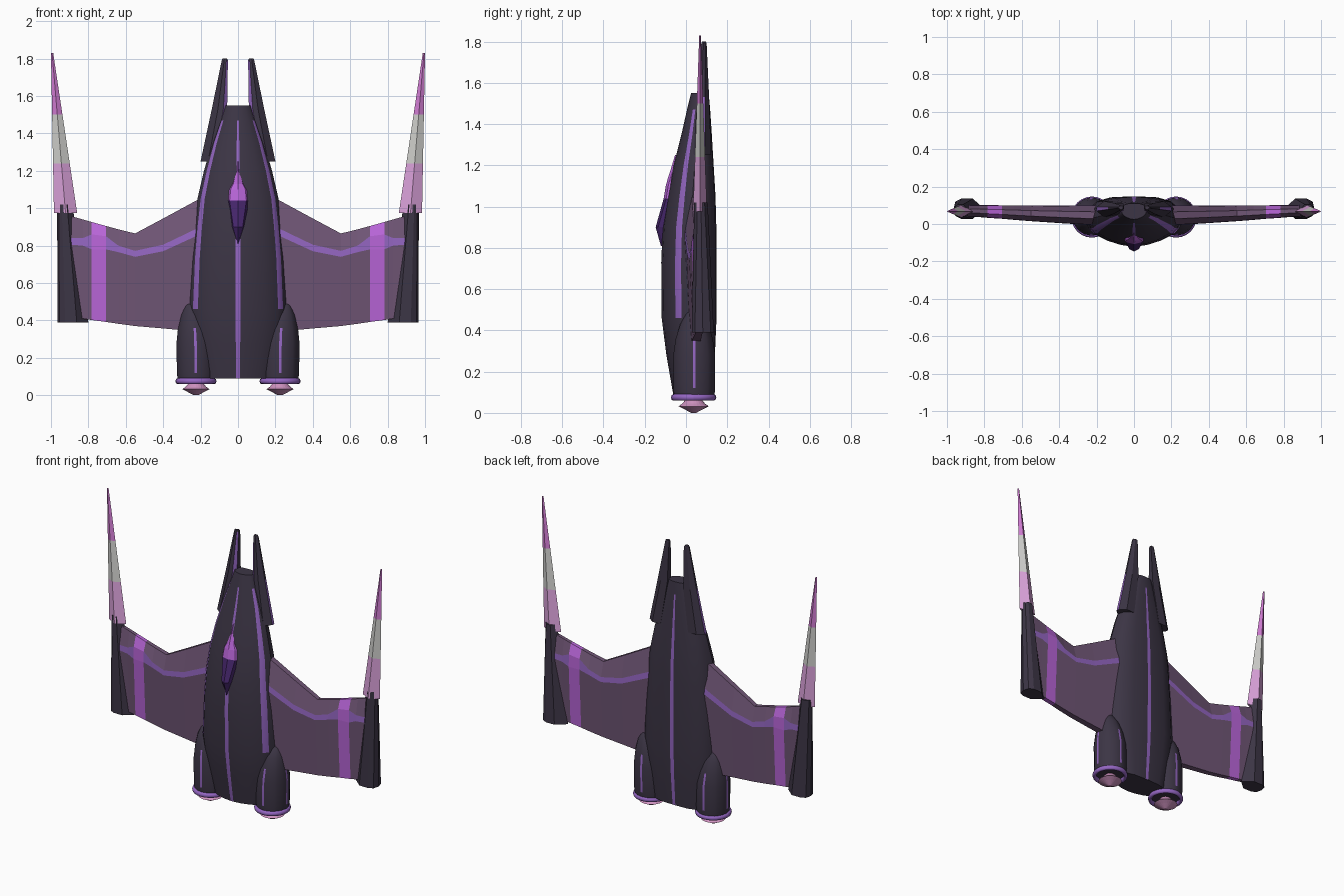
import bpy, bmesh, math

if "Cube" in bpy.data.objects:
    bpy.data.objects.remove(bpy.data.objects["Cube"])


def srgb(r, g, b):
    return tuple((c / 255 / 12.92) if c < 10 else ((c / 255 + 0.055) / 1.055) ** 2.4 for c in (r, g, b)) + (1,)


def material(name, *rgb):
    m = bpy.data.materials.new(name)
    m.diffuse_color = srgb(*rgb)
    m.use_nodes = True
    m.node_tree.nodes["Principled BSDF"].inputs["Base Color"].default_value = m.diffuse_color
    return m


HULL = material("dark_hull", 60, 53, 69)
TRIM = material("lilac_trim", 148, 102, 194)
VIOLET = material("bright_violet", 186, 102, 218)
WING = material("mauve_wing", 112, 86, 118)
PINK = material("pale_pink", 220, 163, 220)
HOT = material("orchid_pink", 210, 125, 212)
WHITE = material("pale_grey", 208, 208, 205)
GLASS = material("deep_purple_glass", 70, 38, 108)
GLOW = material("rose_glow", 205, 145, 190)


def loft(name, rings, mats, pick=None, mirror=False, smooth=None):
    """Skin closed rings; pick(ring, segment) gives the material slot."""
    bm = bmesh.new()
    vs = [[bm.verts.new(p) for p in r] for r in rings]
    n = len(rings[0])
    for i in range(len(rings) - 1):
        for j in range(n):
            k = (j + 1) % n
            f = bm.faces.new((vs[i][j], vs[i][k], vs[i + 1][k], vs[i + 1][j]))
            f.material_index = pick(i, j) if pick else 0
    for ring, i in ((vs[0], 0), (vs[-1], len(rings) - 2)):
        f = bm.faces.new(ring)
        f.material_index = pick(i, -1) if pick else 0
    bmesh.ops.recalc_face_normals(bm, faces=bm.faces)
    me = bpy.data.meshes.new(name)
    bm.to_mesh(me)
    bm.free()
    for m in mats:
        me.materials.append(m)
    ob = bpy.data.objects.new(name, me)
    bpy.context.collection.objects.link(ob)
    if smooth:
        bpy.ops.object.select_all(action='DESELECT')
        bpy.context.view_layer.objects.active = ob
        ob.select_set(True)
        bpy.ops.object.shade_smooth_by_angle(angle=math.radians(smooth))
    if mirror:
        ob.modifiers.new("Mirror", 'MIRROR')
    return ob


def circle(cx, cy, z, r, angles):
    return [(cx + r * math.cos(math.radians(a)), cy + r * math.sin(math.radians(a)), z) for a in angles]


# Fuselage: half section of unit width, mirrored into a full ring
half = [(.05, -1), (.28, -.94), (.55, -.78), (.82, -.5), (.92, -.28), (1, .05),
        (.93, .5), (.75, .8), (.48, .96), (.05, 1)]
section = half + [(-x, y) for x, y in reversed(half)]
hull_stations = [  # z, half width, front y, back y
    (.09, .20, -.062, .125), (.28, .24, -.095, .14), (.46, .262, -.118, .148),
    (.73, .25, -.12, .148), (.9, .235, -.113, .147), (1.05, .217, -.09, .143),
    (1.2, .182, -.06, .134), (1.35, .138, -.022, .125), (1.47, .095, .005, .117),
    (1.55, .068, .025, .11)]
hull_rings = [[(x * w, (yf + yb) / 2 + y * (yb - yf) / 2, z) for x, y in section]
              for z, w, yf, yb in hull_stations]


def hull_color(i, j):
    if j in (3, 15):                       # shoulder stripes
        return 1 if 2 <= i <= 7 else 0
    return 1 if j in (9, 19) and i < 8 else 0   # spine and belly stripes


loft("fuselage", hull_rings, [HULL, TRIM], hull_color, smooth=35)

# Canopy: ridged blister, dark glass below and violet hood above
canopy = [(.81, .004, -.122, -.105), (.9, .036, -.147, -.09), (1.04, .064, -.108, -.07),
          (1.1, .056, -.098, -.06), (1.13, .036, -.09, -.05), (1.19, .014, -.071, -.035),
          (1.25, .004, -.053, -.02)]
loft("canopy",
     [[(-w, yb, z), (-w * .7, y + .012, z), (0, y, z), (w * .7, y + .012, z), (w, yb, z)]
      for z, w, y, yb in canopy],
     [GLASS, VIOLET], lambda i, j: 1 if i >= 2 else 0)

# Wings: rows at trailing edge, stripe bottom, stripe top, leading edge
wing_stations = [  # x, four row heights, centre y, half thickness
    (.16, (.335, .88, .92, 1.075), .045, .055),
    (.40, (.357, .77, .805, .945), .052, .047),
    (.55, (.370, .74, .772, .865), .057, .042),
    (.64, (.382, .765, .80, .887), .061, .039),
    (.706, (.392, .78, .85, .905), .064, .036),
    (.782, (.402, .78, .86, .926), .067, .034),
    (.83, (.41, .80, .84, .94), .069, .032),
    (.90, (.42, .805, .84, .96), .071, .03)]
wing_rings = []
for x, rows, y, t in wing_stations:
    depth = [t * .45, t, t * .95, t * .35]
    front = [(x, y - d, z) for z, d in zip(rows, depth)]
    back = [(x, y + d, z) for z, d in zip(rows, depth)]
    wing_rings.append(front + back[::-1])
loft("wings", wing_rings, [WING, TRIM, VIOLET],
     lambda i, j: 2 if i == 4 and j >= 0 else (1 if j in (1, 5) else 0), mirror=True)

# Wing tip pods: tapered, flared towards the body
pod_rings = []
for z, xi, xo, yf, yb in ((.39, .80, .955, .028, .135), (1.02, .885, .957, .04, .105)):
    w, m = xo - xi, (yf + yb) / 2
    pod_rings.append([(xi, m, z), (xi + w * .4, yf, z), (xo - w * .2, yf, z), (xo, yf + .015, z),
                      (xo + .01, m, z), (xo, yb - .015, z), (xo - w * .2, yb, z), (xi + w * .4, yb, z)])
loft("wing_tip_pods", pod_rings, [HULL], mirror=True)

# Long blades above the pods, in coloured bands
blade_rings = []
for z in (.975, 1.24, 1.5, 1.83):
    t = (z - .975) / .855
    xi, xo, d = .86 + .128 * t, .984 + .016 * t, .034 * (1 - t) + .004 * t
    c = (xi + xo) / 2
    blade_rings.append([(xi, .068, z), (c, .068 - d, z), (xo, .068, z), (c, .068 + d, z)])
loft("tip_blades", blade_rings, [PINK, WHITE, HOT], lambda i, j: i, mirror=True)

# Nose prongs with lilac edges
prong_rings = []
for z, xi, xo, yf, yb in ((1.25, .10, .2, .035, .122), (1.53, .058, .14, .055, .112),
                          (1.79, .054, .087, .074, .10), (1.80, .058, .083, .078, .097)):
    w, d = xo - xi, yb - yf
    prong_rings.append([(xi, yf + d * .3, z), (xi + w * .25, yf, z), (xi + w * .6, yf, z),
                        (xo, yf + d * .4, z), (xo, yf + d * .65, z),
                        (xi + w * .6, yb, z), (xi, yb, z)])
loft("nose_prongs", prong_rings, [HULL, TRIM],
     lambda i, j: 1 if (j == 3 and i == 0) or (j == 0 and i < 2) else 0, mirror=True)

# Engine nacelles with narrow lilac lines every quarter turn
angles = [a + o for a in range(0, 360, 45) for o in (-4, 4, 22.5)]
nacelle = [(.085, .225, .098), (.12, .225, .102), (.28, .227, .102), (.36, .231, .09),
           (.43, .238, .068), (.48, .245, .04), (.505, .25, .008)]
loft("engine_nacelles", [circle(x, .04, z, r, angles) for z, x, r in nacelle], [HULL, TRIM],
     lambda i, j: 1 if j >= 0 and j % 6 == 0 and i in (1, 2) else 0, mirror=True, smooth=40)

# Exhaust rings
round24 = range(0, 360, 15)
profile = [(.075 + .016 * math.sin(a * math.pi / 4), .097 + .013 * math.cos(a * math.pi / 4))
           for a in range(8)]
torus = [[(.225 + r * math.cos(math.radians(a)), .037 + r * math.sin(math.radians(a)), z)
          for z, r in profile] for a in range(0, 361, 15)]
ring = loft("exhaust_rings", torus, [TRIM], mirror=True, smooth=60)
bm = bmesh.new()
bm.from_mesh(ring.data)
bmesh.ops.delete(bm, geom=[f for f in bm.faces if len(f.verts) > 4], context='FACES_ONLY')
bmesh.ops.remove_doubles(bm, verts=bm.verts, dist=1e-4)
bmesh.ops.recalc_face_normals(bm, faces=bm.faces)
bm.to_mesh(ring.data)
bm.free()

# Glowing exhaust cores
loft("exhaust_glow", [circle(.225, .037, z, r, round24)
                      for z, r in ((0, .012), (.018, .045), (.032, .073), (.045, .055), (.075, .03))],
     [GLOW], mirror=True)
